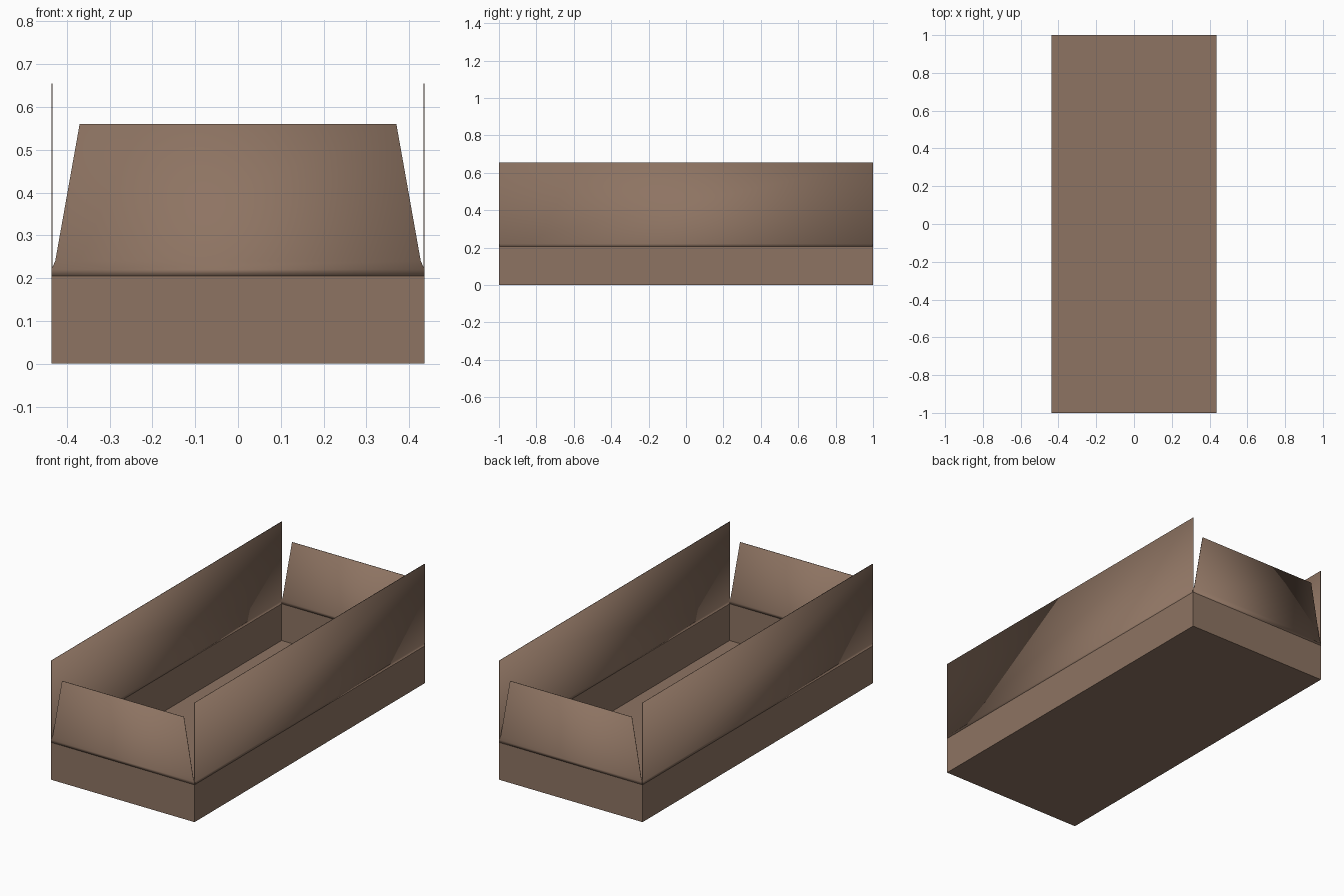
import bpy, bmesh
from math import pi
from mathutils import Matrix

if "Cube" in bpy.data.objects:
    bpy.data.objects.remove(bpy.data.objects["Cube"])

HX, HY = 0.436, 1.0      # half width and half length
FOLD, T = 0.205, 0.003   # fold height and card thickness

card = bpy.data.materials.new("brown cardboard")
card.diffuse_color = (0.27, 0.174, 0.123, 1)
card.use_nodes = True
card.node_tree.nodes["Principled BSDF"].inputs["Base Color"].default_value = card.diffuse_color


def finish(name, bm, smooth):
    bmesh.ops.recalc_face_normals(bm, faces=bm.faces)
    mesh = bpy.data.meshes.new(name)
    bm.to_mesh(mesh)
    bm.free()
    mesh.materials.append(card)
    for p in mesh.polygons:
        p.use_smooth = smooth
    obj = bpy.data.objects.new(name, mesh)
    bpy.context.collection.objects.link(obj)
    return obj


# Tray: floor and four walls, hollowed from an open box
bm = bmesh.new()
bmesh.ops.create_cube(bm, size=1, matrix=Matrix.Translation((0, 0, FOLD / 2))
                      @ Matrix.Diagonal((2 * HX, 2 * HY, FOLD, 1)))
top = [f for f in bm.faces if f.calc_center_median().z > FOLD - 0.01]
bmesh.ops.delete(bm, geom=top, context='FACES_ONLY')
tray = finish("tray", bm, False)
mod = tray.modifiers.new("thickness", 'SOLIDIFY')
mod.thickness, mod.offset, mod.use_even_offset = T, -1, True


# Flaps: upright card sheets, softly shaded around their thin edges
def flap(name, rows, dist, angle):
    bm = bmesh.new()
    loops = []
    for depth in (-dist, -dist + T):
        loops.append([[bm.verts.new((s * w, depth, z)) for s in (-1, 1)]
                      for w, z in rows])
    outer, inner = loops
    for a, b in zip(range(len(rows) - 1), range(1, len(rows))):
        for g in loops:
            bm.faces.new((g[a][0], g[a][1], g[b][1], g[b][0]))
        for s in (0, 1):
            bm.faces.new((outer[a][s], outer[b][s], inner[b][s], inner[a][s]))
    for r in (0, -1):
        bm.faces.new((outer[r][0], outer[r][1], inner[r][1], inner[r][0]))
    bm.transform(Matrix.Rotation(angle, 4, 'Z'))
    finish(name, bm, True)


end_rows = [(HX, FOLD), (HX, 0.22), (0.427, 0.24), (0.37, 0.56)]
side_rows = [(HY, FOLD), (HY, 0.22), (HY, 0.655)]
flap("front_flap", end_rows, HY, 0)
flap("back_flap", end_rows, HY, pi)
flap("right_flap", side_rows, HX, pi / 2)
flap("left_flap", side_rows, HX, -pi / 2)
